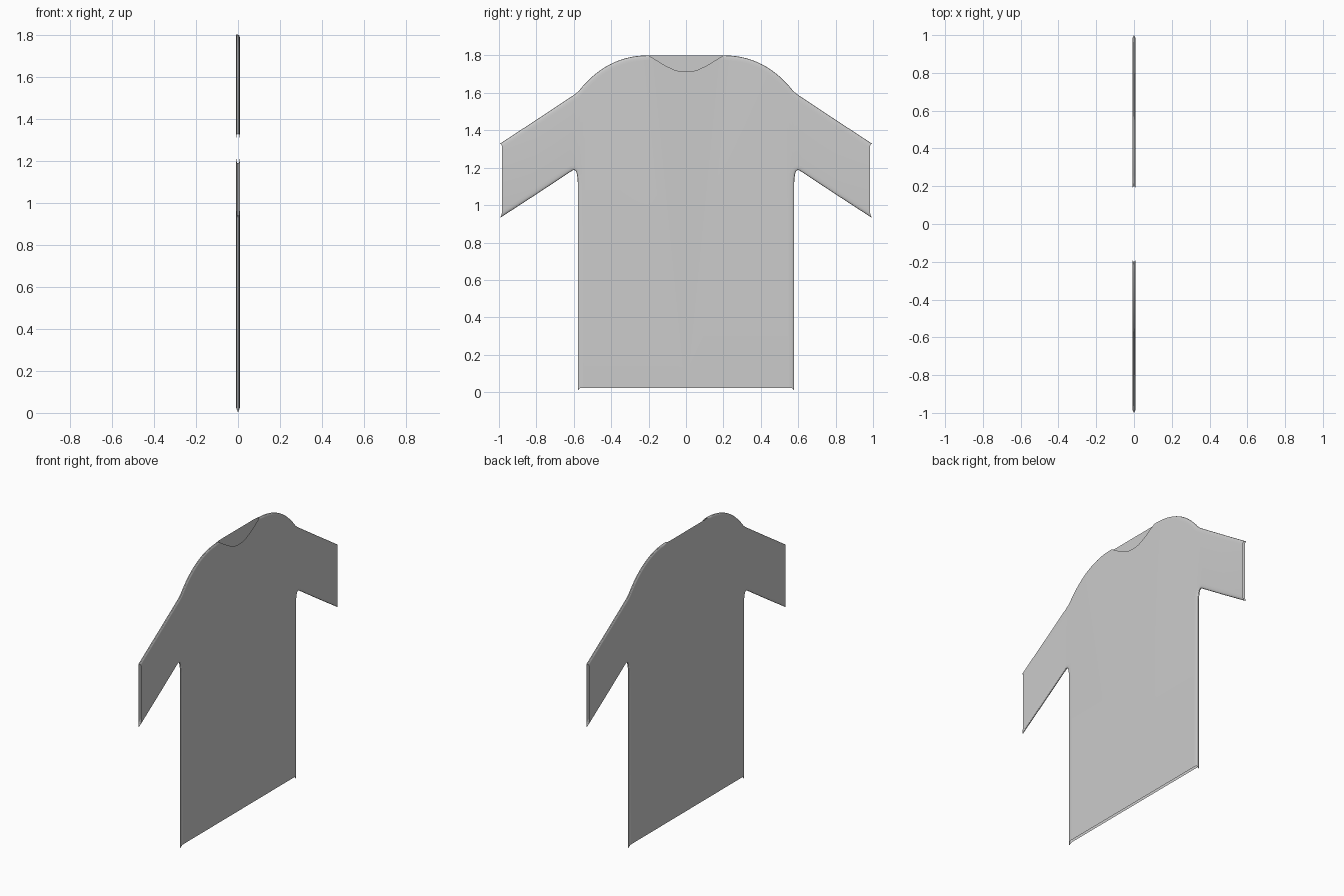
import bpy, bmesh
from mathutils import Vector
from mathutils.geometry import interpolate_bezier

if "Cube" in bpy.data.objects:
    bpy.data.objects.remove(bpy.data.objects["Cube"])

# Rolled seam section: (inset from outline, half thickness, cuff y, hem z)
ROWS = [(0.0, 0.0, 1.0, 0.0), (0.0015, 0.0035, 0.994, 0.010),
        (0.006, 0.0065, 0.988, 0.018), (0.014, 0.008, 0.985, 0.022),
        (0.028, 0.0088, 0.984, 0.023)]


def vec(points):
    return [Vector(p) for p in points]


# Half outline seams in (y, z), running clockwise seen from +x
shoulder = [Vector(p[:2]) for p in interpolate_bezier(
    (0.2, 1.8, 0), (0.37, 1.803, 0), (0.49, 1.715, 0), (0.572, 1.612, 0), 16)]
shoulder += vec([(0.585, 1.6), (0.605, 1.585), (0.8, 1.456), (1.0, 1.325)])
underarm = vec([(1.0, 0.928), (0.8, 1.058), (0.615, 1.18), (0.606, 1.186),
                (0.598, 1.188), (0.59, 1.183), (0.584, 1.17), (0.58, 1.145),
                (0.578, 1.11), (0.578, 0.6), (0.578, 0.0)])
necklines = {1: vec([(0, 1.713), (0.03, 1.715), (0.055, 1.72), (0.08, 1.729),
                     (0.11, 1.745), (0.14, 1.763)]),
             -1: vec([(0, 1.8), (0.1, 1.8)])}


def tangent(chain, i):
    a, b = chain[max(i - 1, 0)], chain[min(i + 1, len(chain) - 1)]
    return (b - a).normalized()


def inset(chain, row):
    """Offset a seam toward the cloth."""
    d, out = row[0], []
    for i, p in enumerate(chain):
        t = tangent(chain, i)
        out.append(p + Vector((t.y, -t.x)) * d)
    return out


def slide(p, t, axis, target):
    return p + t * ((target - p[axis]) / t[axis])


bm = bmesh.new()
seams = {}
for side in (1, -1):
    inner = []
    for name, chain in (("shoulder", shoulder), ("underarm", underarm)):
        prev = None
        for k, row in enumerate(ROWS):
            if k == 0 and name in seams:
                prev = seams[name]
                continue
            pts = inset(chain, row)
            if name == "shoulder":
                drop = 0.6 if side == 1 else 0.0
                pts[0] = Vector((0.2 - row[0], 1.8 - drop * row[0]))
                pts[-1] = slide(pts[-1], tangent(chain, len(chain) - 1), 0, row[2])
            else:
                pts[0] = slide(pts[0], tangent(chain, 0), 0, row[2])
                pts[-1].y = row[3]
            verts = [bm.verts.new((side * row[1], p.x, p.y)) for p in pts]
            if k == 0:
                seams[name] = verts
            else:
                for i in range(len(verts) - 1):
                    quad = [prev[i], verts[i], verts[i + 1], prev[i + 1]]
                    bm.faces.new(quad if side == 1 else quad[::-1])
            prev = verts
        inner += prev

    # Flat cloth panel, with open neck, cuff and hem
    x = side * ROWS[-1][1]
    neck = [bm.verts.new((x, p.x, p.y)) for p in necklines[side]]
    hem = bm.verts.new((x, 0, ROWS[-1][3]))
    loop = neck + inner + [hem]
    bm.faces.new(loop[::-1] if side == 1 else loop)

bmesh.ops.triangulate(bm, faces=[f for f in bm.faces if len(f.verts) > 4])
mesh = bpy.data.meshes.new("shirt")
bm.to_mesh(mesh)
bm.free()

shirt = bpy.data.objects.new("shirt", mesh)
bpy.context.collection.objects.link(shirt)
bpy.context.view_layer.objects.active = shirt
shirt.select_set(True)
bpy.ops.object.shade_smooth_by_angle()

# Second half of the shirt
mirror = shirt.modifiers.new("mirror", 'MIRROR')
mirror.use_axis = (False, True, False)
mirror.merge_threshold = 0.0005
